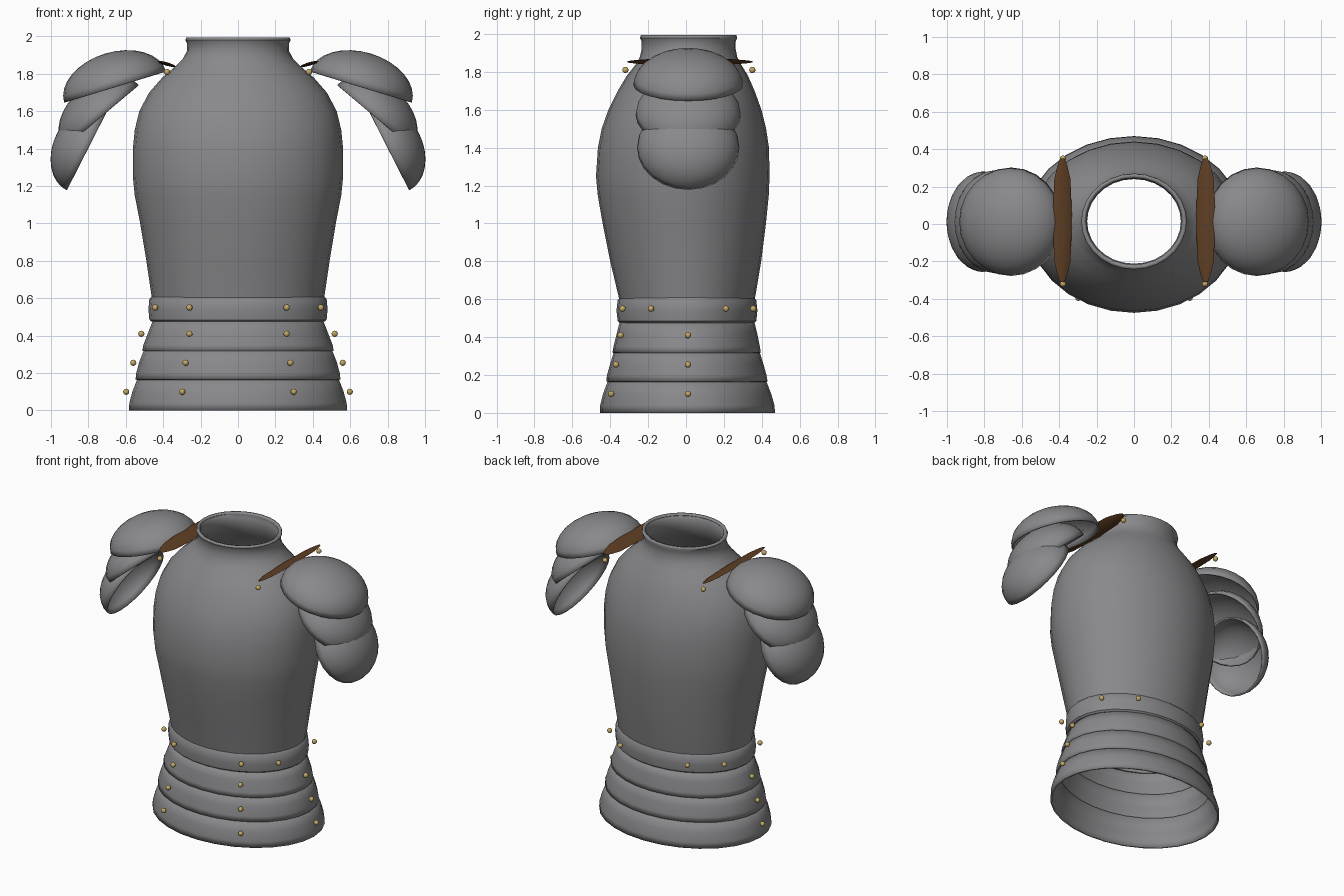
import bpy, bmesh, math
from mathutils import Matrix, Vector

if "Cube" in bpy.data.objects:
    bpy.data.objects.remove(bpy.data.objects["Cube"])


def material(name, color):
    m = bpy.data.materials.new(name)
    m.diffuse_color = (*color, 1)
    m.use_nodes = True
    m.node_tree.nodes["Principled BSDF"].inputs["Base Color"].default_value = m.diffuse_color
    return m


steel = material("steel", (0.25, 0.25, 0.26))
leather = material("brown leather", (0.115, 0.05, 0.018))
brass = material("brass", (0.55, 0.40, 0.13))


def finish(bm, name, mat, thickness=0):
    bmesh.ops.recalc_face_normals(bm, faces=bm.faces)
    me = bpy.data.meshes.new(name)
    bm.to_mesh(me)
    bm.free()
    me.materials.append(mat)
    me.shade_smooth()
    me.set_sharp_from_angle(angle=math.radians(40))
    ob = bpy.data.objects.new(name, me)
    bpy.context.collection.objects.link(ob)
    if thickness:
        mod = ob.modifiers.new("thickness", "SOLIDIFY")
        mod.thickness = thickness
        mod.offset = -1
    return ob


def skin(bm, loops, wrap=False):
    n = len(loops[0])
    pairs = list(zip(loops, loops[1:])) + ([(loops[-1], loops[0])] if wrap else [])
    for a, b in pairs:
        for i in range(n):
            j = (i + 1) % n
            bm.faces.new((a[i], a[j], b[j], b[i]))


def hoop_shell(name, rings, thickness=0, wrap=False, seg=28):
    """Elliptical rings (z, half width, front y, back y) joined into a shell."""
    bm = bmesh.new()
    loops = []
    for z, rx, yf, yb in rings:
        c, ry = (yf + yb) / 2, (yb - yf) / 2
        angles = [2 * math.pi * i / seg for i in range(seg)]
        loops.append([bm.verts.new((rx * math.cos(t), c + ry * math.sin(t), z))
                      for t in angles])
    skin(bm, loops, wrap)
    return finish(bm, name, steel, thickness)


# Breastplate and backplate with flared collar
hoop_shell("cuirass", [
    (0.50, 0.445, -0.335, 0.345), (0.61, 0.462, -0.355, 0.365),
    (0.80, 0.490, -0.400, 0.397), (1.00, 0.523, -0.440, 0.422),
    (1.15, 0.552, -0.466, 0.437), (1.25, 0.562, -0.475, 0.441),
    (1.40, 0.562, -0.465, 0.438), (1.50, 0.552, -0.445, 0.423),
    (1.60, 0.528, -0.410, 0.398), (1.70, 0.475, -0.360, 0.362),
    (1.78, 0.405, -0.312, 0.327), (1.84, 0.335, -0.265, 0.290),
    (1.88, 0.295, -0.243, 0.270), (1.92, 0.274, -0.234, 0.262),
    (1.96, 0.272, -0.234, 0.262), (1.98, 0.282, -0.243, 0.270),
    (1.995, 0.276, -0.238, 0.266)], 0.022)

# Rounded waist belt
hoop_shell("waist_belt", [
    (0.475, 0.462, -0.350, 0.360), (0.485, 0.474, -0.361, 0.371),
    (0.54, 0.479, -0.367, 0.377), (0.595, 0.474, -0.361, 0.371),
    (0.608, 0.462, -0.350, 0.360), (0.608, 0.445, -0.335, 0.345),
    (0.475, 0.440, -0.330, 0.340)], wrap=True)

# Overlapping skirt lames
hoop_shell("upper_skirt_lame", [
    (0.49, 0.452, -0.348, 0.358), (0.42, 0.479, -0.365, 0.376),
    (0.35, 0.506, -0.383, 0.390), (0.318, 0.512, -0.388, 0.395)], 0.012)
hoop_shell("middle_skirt_lame", [
    (0.345, 0.494, -0.374, 0.381), (0.26, 0.528, -0.400, 0.408),
    (0.20, 0.544, -0.417, 0.425), (0.165, 0.548, -0.421, 0.431)], 0.012)
hoop_shell("lower_skirt_lame", [
    (0.19, 0.530, -0.405, 0.415), (0.10, 0.565, -0.438, 0.450),
    (0.04, 0.581, -0.453, 0.467), (0.0, 0.583, -0.455, 0.470)], 0.012)


def dome(name, side, center, tilt, length, width, height, seg=24, rows=8):
    """Open half ellipsoid whose crown leans outward by the tilt."""
    bm = bmesh.new()
    loops = []
    for r in range(rows):
        a = r / rows * math.pi / 2
        loops.append([bm.verts.new((length * math.cos(a) * math.cos(t),
                                    width * math.cos(a) * math.sin(t),
                                    height * math.sin(a)))
                      for t in (2 * math.pi * i / seg for i in range(seg))])
    skin(bm, loops)
    top = bm.verts.new((0, 0, height))
    for i in range(seg):
        bm.faces.new((loops[-1][i], loops[-1][(i + 1) % seg], top))
    x, z = center
    bm.transform(Matrix.Translation((side * x, 0.012, z)) @
                 Matrix.Rotation(side * math.radians(tilt), 4, "Y"))
    # Open shells keep their outer side facing the crown
    ob = finish(bm, name, steel, 0.01)
    crown = Vector((side * math.sin(math.radians(tilt)), 0, math.cos(math.radians(tilt))))
    if ob.data.polygons[-1].normal.dot(crown) < 0:
        ob.data.flip_normals()
    return ob


def strap(name, side):
    """Thin leather strap, tapering to both ends, over the shoulder."""
    bm = bmesh.new()
    loops = []
    for y, w in ((-0.31, 0.012), (-0.27, 0.028), (-0.20, 0.045), (0.02, 0.054),
                 (0.24, 0.045), (0.31, 0.028), (0.35, 0.012)):
        loops.append([bm.verts.new((w * math.cos(t), y, 0.18 * w * math.sin(t)))
                      for t in (math.pi * i / 4 for i in range(8))])
    skin(bm, loops)
    bm.faces.new(loops[0])
    bm.faces.new(loops[-1])
    bm.transform(Matrix.Translation((side * 0.383, 0, 1.853)) @
                 Matrix.Rotation(-side * math.radians(16), 4, "Y"))
    return finish(bm, name, leather)


# Shoulder guards and straps on both sides
for label, s in (("left", -1), ("right", 1)):
    dome(label + "_upper_shoulder_plate", s, (0.657, 1.73), 17, 0.285, 0.290, 0.186)
    dome(label + "_middle_shoulder_plate", s, (0.73, 1.573), 40, 0.26, 0.278, 0.18)
    dome(label + "_lower_shoulder_plate", s, (0.803, 1.40), 63, 0.25, 0.270, 0.184)
    strap(label + "_shoulder_strap", s)


def rivets(name, points):
    """Small brass balls, mirrored to both sides."""
    bm = bmesh.new()
    for x, y, z in points:
        for s in (-1, 1):
            bmesh.ops.create_uvsphere(bm, u_segments=12, v_segments=8, radius=0.0165,
                                      matrix=Matrix.Translation((s * x, y, z)))
    return finish(bm, name, brass)


rivets("belt_rivets", [(0.26, -0.335, 0.55), (0.443, -0.185, 0.55),
                       (0.443, 0.21, 0.55), (0.26, 0.355, 0.55)])
rivets("skirt_rivets", [(0.26, -0.345, 0.41), (0.517, 0.01, 0.41),
                        (0.28, -0.37, 0.255), (0.56, 0.01, 0.255),
                        (0.298, -0.395, 0.10), (0.598, 0.01, 0.10)])
rivets("strap_rivets", [(0.38, -0.32, 1.81), (0.38, 0.35, 1.81)])
